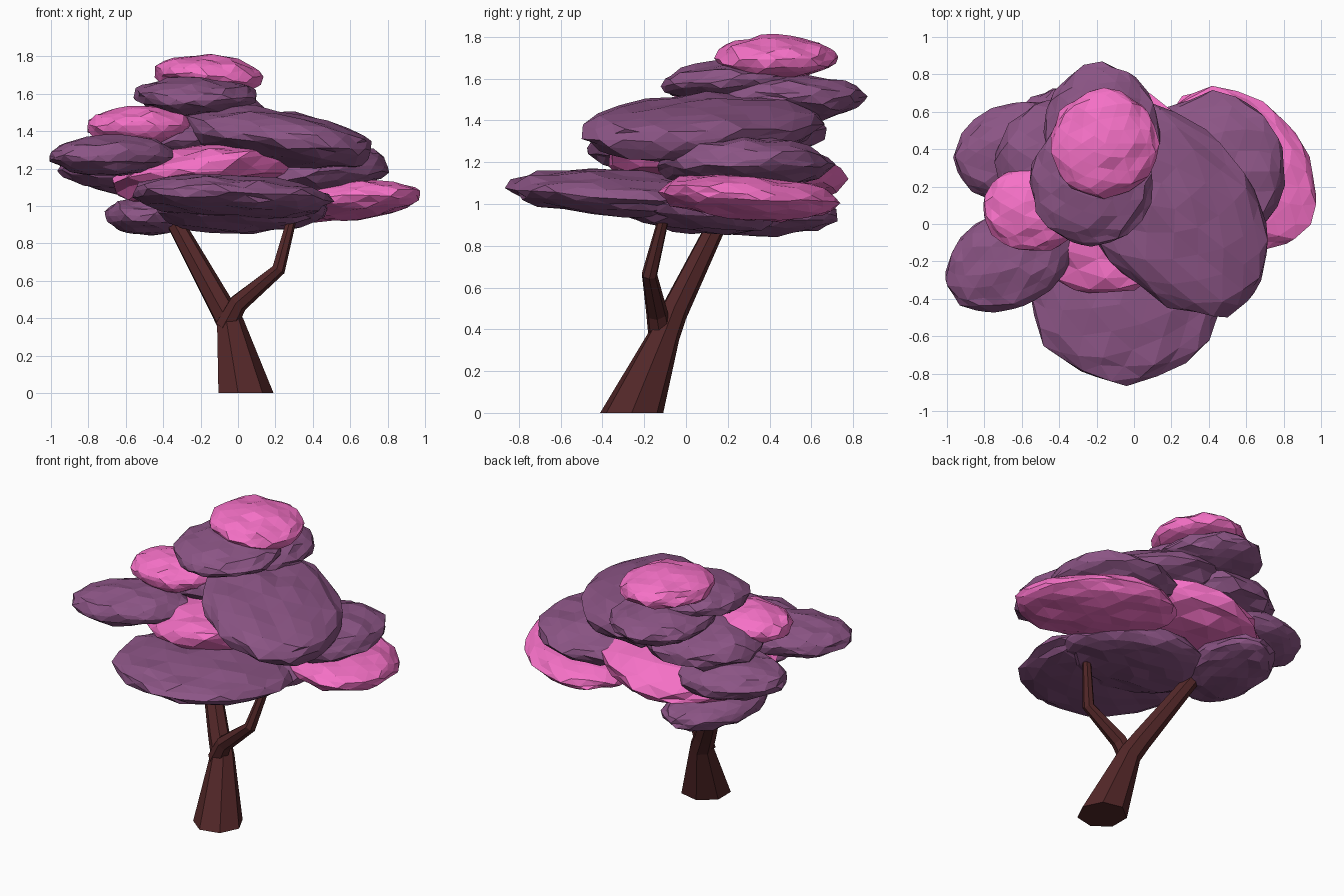
import bpy, bmesh, math, random
from mathutils import Vector, Matrix, Euler

if "Cube" in bpy.data.objects:
    bpy.data.objects.remove(bpy.data.objects["Cube"])

random.seed(4)


def material(name, rgb):
    m = bpy.data.materials.new(name)
    m.diffuse_color = (*rgb, 1)
    m.use_nodes = True
    m.node_tree.nodes["Principled BSDF"].inputs["Base Color"].default_value = m.diffuse_color
    return m


PURPLE = material("purple_leaves", (0.26, 0.09, 0.235))
PINK = material("pink_leaves", (0.92, 0.165, 0.57))
BARK = material("bark", (0.085, 0.02, 0.021))


def finish(name, bm, mat):
    bmesh.ops.recalc_face_normals(bm, faces=bm.faces)
    me = bpy.data.meshes.new(name)
    bm.to_mesh(me)
    bm.free()
    me.materials.append(mat)
    ob = bpy.data.objects.new(name, me)
    bpy.context.collection.objects.link(ob)
    return ob


def limb(name, path, sides=7):
    """Faceted tapered tube through (x, y, z, radius) points."""
    bm = bmesh.new()
    pts = [Vector(p[:3]) for p in path]
    rings = []
    for i, p in enumerate(pts):
        d = (pts[min(i + 1, len(pts) - 1)] - pts[max(i - 1, 0)]).normalized()
        if path[i][2] == 0:
            d = Vector((0, 0, 1))          # flat cut on the ground
        q = Vector((0, 0, 1)).rotation_difference(d)
        rings.append([bm.verts.new(p + q @ Vector((
            path[i][3] * math.cos(math.tau * k / sides),
            path[i][3] * math.sin(math.tau * k / sides), 0))) for k in range(sides)])
    for a, b in zip(rings, rings[1:]):
        for k in range(sides):
            n = (k + 1) % sides
            bm.faces.new((a[k], a[n], b[n], b[k]))
    bm.faces.new(rings[0])
    bm.faces.new(rings[-1])
    return finish(name, bm, BARK)


def clump(name, mat, centre, radii, tilt=(0, 0, 0)):
    """Flattened, slightly chipped foliage pad."""
    bm = bmesh.new()
    bmesh.ops.create_icosphere(bm, subdivisions=3, radius=1)
    for v in bm.verts:
        v.co *= random.uniform(0.95, 1.04)
        v.co.z += random.uniform(-0.1, 0.1)
    rot = Euler([math.radians(a) for a in tilt]).to_matrix().to_4x4()
    bm.transform(Matrix.Translation(centre) @ rot @ Matrix.Diagonal((*radii, 1)))
    return finish(name, bm, mat)


# Trunk leaning back into the thick branch, and the thin crooked branch
limb("trunk", [(0.035, -0.26, 0, 0.155), (-0.045, -0.1, 0.38, 0.075),
               (-0.1, -0.06, 0.48, 0.068), (-0.37, 0.18, 0.97, 0.045)])
limb("thin_branch", [(-0.07, -0.12, 0.35, 0.06), (0.0, -0.14, 0.48, 0.052),
                     (0.215, -0.175, 0.66, 0.038), (0.305, -0.09, 1.0, 0.024)])

# Foliage from the top down
clump("top_clump", PINK, (-0.16, 0.43, 1.7), (0.29, 0.29, 0.105), (0, 3, 0))
clump("upper_front_clump", PURPLE, (-0.23, 0.22, 1.59), (0.33, 0.34, 0.1), (4, 0, 0))
clump("upper_back_clump", PURPLE, (-0.17, 0.49, 1.51), (0.31, 0.37, 0.11))
clump("main_clump", PURPLE, (0.2, 0.08, 1.365), (0.43, 0.66, 0.15), (5, 6, 40))
clump("upper_left_clump", PINK, (-0.53, 0.08, 1.425), (0.28, 0.23, 0.105))
clump("back_clump", PURPLE, (-0.35, 0.33, 1.36), (0.39, 0.35, 0.14))
clump("left_front_clump", PURPLE, (-0.67, -0.19, 1.27), (0.36, 0.26, 0.11), (0, 0, 30))
clump("left_back_clump", PURPLE, (-0.6, 0.38, 1.19), (0.37, 0.27, 0.12), (0, 4, 10))
clump("right_clump", PURPLE, (0.42, 0.28, 1.19), (0.4, 0.42, 0.125), (0, -4, 0))
clump("middle_clump", PINK, (-0.15, 0.19, 1.17), (0.53, 0.57, 0.15), (-6, -8, 0))
clump("right_low_clump", PINK, (0.56, 0.3, 1.03), (0.5, 0.35, 0.105), (0, 4, 135))
clump("front_low_clump", PURPLE, (-0.04, -0.31, 1.05), (0.53, 0.55, 0.11), (-4, 0, -35))
clump("belly_clump", PURPLE, (0.02, 0.04, 0.98), (0.46, 0.4, 0.12), (-6, 0, 0))
clump("back_low_clump", PURPLE, (-0.46, 0.34, 0.95), (0.25, 0.39, 0.105), (0, 0, -10))
